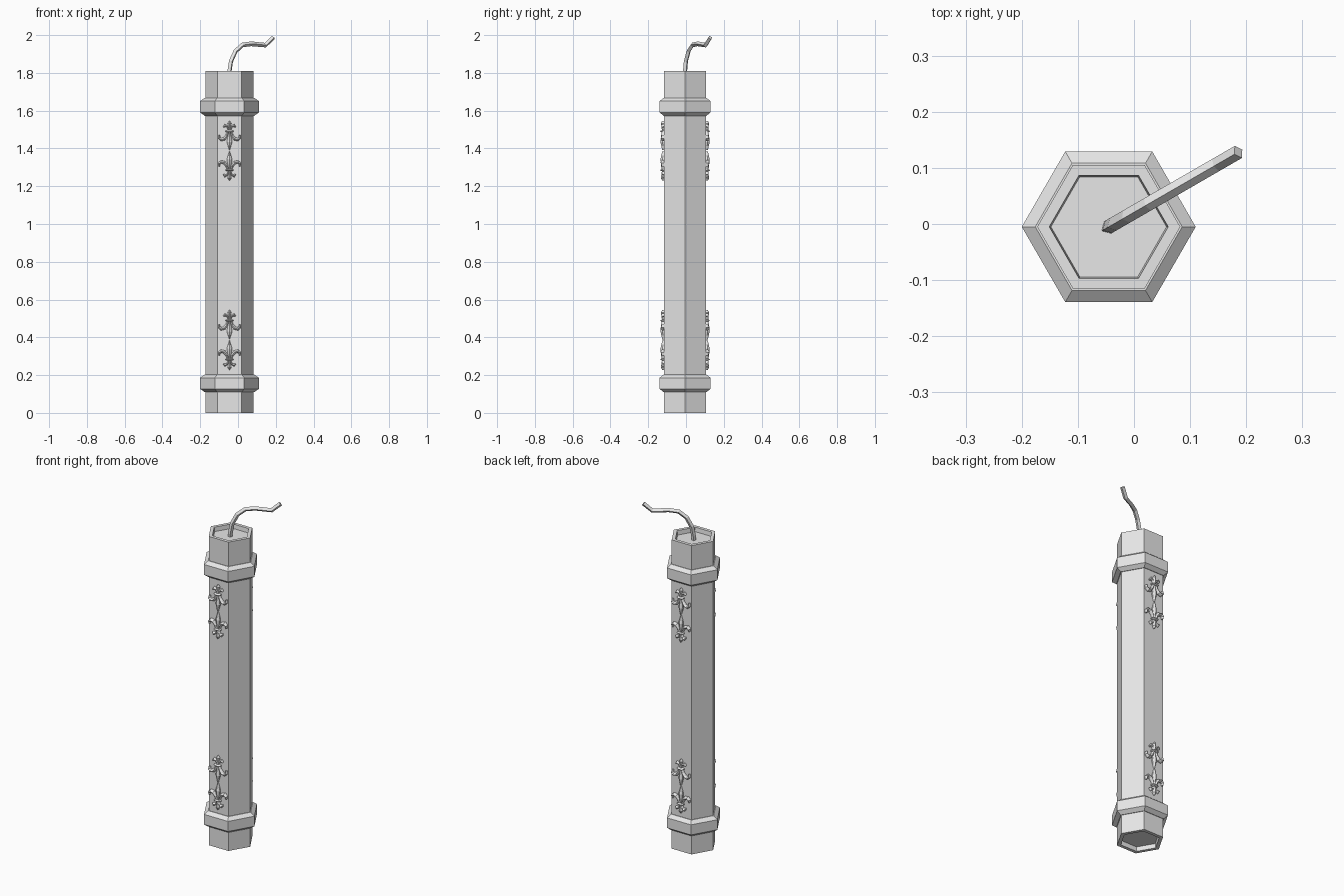
import bpy, bmesh, math
from mathutils import Vector

cube = bpy.data.objects.get("Cube")
if cube:
    bpy.data.objects.remove(cube, do_unlink=True)

CX, CY = -0.045, -0.005      # tube axis
APOTHEM = 0.11               # distance from axis to a flat side

grey = bpy.data.materials.new("plain_grey")
grey.use_nodes = True
grey.diffuse_color = (0.8, 0.8, 0.8, 1)
grey.node_tree.nodes["Principled BSDF"].inputs["Base Color"].default_value = (0.8, 0.8, 0.8, 1)


def finish(name, bm):
    bmesh.ops.recalc_face_normals(bm, faces=bm.faces)
    mesh = bpy.data.meshes.new(name)
    bm.to_mesh(mesh)
    bm.free()
    mesh.materials.append(grey)
    obj = bpy.data.objects.new(name, mesh)
    bpy.context.collection.objects.link(obj)
    return obj


def skin(bm, rings, caps=True, closed=False):
    """Bridge successive rings of points, capping or joining the ends."""
    rows = [[bm.verts.new(p) for p in ring] for ring in rings]
    n = len(rows[0])
    pairs = list(zip(rows, rows[1:])) + ([(rows[-1], rows[0])] if closed else [])
    for a, b in pairs:
        for i in range(n):
            j = (i + 1) % n
            bm.faces.new((a[i], a[j], b[j], b[i]))
    if caps:
        bm.faces.new(rows[0])
        bm.faces.new(rows[-1])


def hex_ring(r, z):
    return [(CX + r * math.cos(i * math.pi / 3), CY + r * math.sin(i * math.pi / 3), z)
            for i in range(6)]


def hex_turned(name, profile, caps=True, closed=False):
    bm = bmesh.new()
    skin(bm, [hex_ring(r, z) for r, z in profile], caps, closed)
    return finish(name, bm)


# Hexagonal tube with recessed ends
hex_turned("tube_body", [(0.103, 0.025), (0.106, 0), (0.1275, 0),
                         (0.1275, 1.81), (0.106, 1.81), (0.103, 1.785)])

# Chamfered collars
for name, z0, z1, low, high in (("upper_collar", 1.573, 1.668, 0.017, 0.017),
                                ("lower_collar", 0.11, 0.203, 0.017, 0.017)):
    hex_turned(name, [(0.12, z0), (0.131, z0), (0.155, z0 + low),
                      (0.155, z1 - high), (0.131, z1), (0.12, z1)], False, True)

# Square fuse, swept along a path in one upright plane
path = [(-0.047, 1.78), (-0.045, 1.81), (-0.037, 1.862), (-0.013, 1.915),
        (0.024, 1.948), (0.07, 1.954), (0.145, 1.947), (0.186, 1.987)]
slope = math.tan(math.radians(30))
pts = [Vector((x, CY + (x - CX) * slope, z)) for x, z in path]
side = Vector((-0.5, math.cos(math.radians(30)), 0))
rings = []
for i, p in enumerate(pts):
    t = (pts[min(i + 1, len(pts) - 1)] - pts[max(i - 1, 0)]).normalized()
    up = t.cross(side)
    rings.append([p + 0.0125 * d for d in (side, up, -side, -up)])
bm = bmesh.new()
skin(bm, rings)
finish("fuse", bm)


# Raised lily ornaments: leaves given as (across, along, half width)
PETAL = [(0, 0, 0.001), (0, -0.022, 0.008), (0, -0.042, 0.014),
         (0, -0.062, 0.011), (0, -0.085, 0.006), (0, -0.1, 0.004)]
CURL = [(0.008, -0.1, 0.004), (0.014, -0.078, 0.007), (0.028, -0.06, 0.009),
        (0.044, -0.056, 0.009), (0.055, -0.065, 0.007), (0.054, -0.08, 0.004)]
BAND = [(-0.02, -0.1, 0.003), (-0.01, -0.1, 0.006), (0.01, -0.1, 0.006), (0.02, -0.1, 0.003)]
FOOT = [(0, -0.1, 0.004), (0, -0.125, 0.006), (0, -0.142, 0.01), (0, -0.155, 0.002)]
TOE = [(0.004, -0.105, 0.003), (0.012, -0.125, 0.005), (0.024, -0.13, 0.008),
       (0.032, -0.122, 0.003)]


def mirrored(leaf):
    return [(-u, v, w) for u, v, w in leaf]


def add_leaf(bm, leaf, height, place):
    rings = []
    wmax = max(w for _, _, w in leaf)
    for i, (u, v, w) in enumerate(leaf):
        a, b = leaf[max(i - 1, 0)], leaf[min(i + 1, len(leaf) - 1)]
        across = Vector((a[1] - b[1], b[0] - a[0])).normalized()
        h = height * (0.5 + 0.5 * w / wmax)
        section = ((-1, -0.004), (-1, h * 0.45), (-0.5, h * 0.85), (0, h),
                   (0.5, h * 0.85), (1, h * 0.45), (1, -0.004))
        rings.append([place(u + across.x * w * k, v + across.y * w * k, d)
                      for k, d in section])
    skin(bm, rings)


LEAVES = [(PETAL, 0.02), (CURL, 0.019), (mirrored(CURL), 0.019), (BAND, 0.022),
          (FOOT, 0.018), (TOE, 0.017), (mirrored(TOE), 0.017)]

for face, sy in (("front", -1), ("back", 1)):
    for level, zc in (("upper", 1.388), ("lower", 0.386)):
        for pose, flip in (("upright", 1), ("inverted", -1)):
            def place(u, v, d):
                return (CX + u, CY + sy * (APOTHEM + d), zc + flip * (v - 0.003))
            bm = bmesh.new()
            for leaf, height in LEAVES:
                add_leaf(bm, leaf, height, place)
            finish(f"{face}_{level}_{pose}_ornament", bm)
